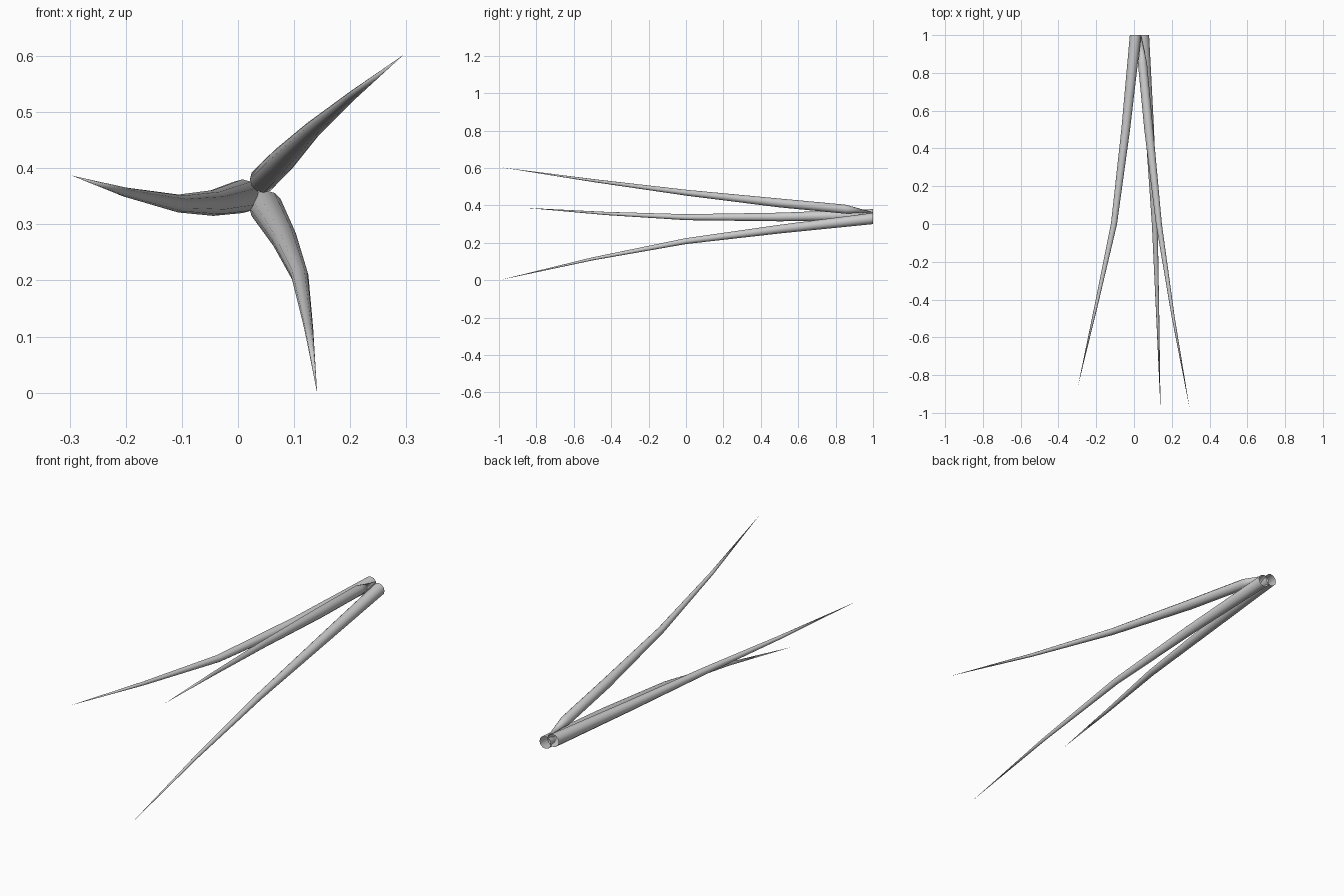
import bpy, math
from mathutils import Vector

if "Cube" in bpy.data.objects:
    bpy.data.objects.remove(bpy.data.objects["Cube"])


def tapered_tube(name, stations, sides=12):
    """Sweep round rings along a path of (x, y, z, radius); zero radius makes a point."""
    pts = [Vector(s[:3]) for s in stations]
    verts, faces, rings = [], [], []
    for i, (p, s) in enumerate(zip(pts, stations)):
        if s[3] == 0:
            rings.append([len(verts)] * sides)
            verts.append(p)
            continue
        # ring square to the averaged path direction, end rings cut flat
        d = (pts[min(i + 1, len(pts) - 1)] - pts[max(i - 1, 0)]).normalized()
        if i == 0:
            d = Vector((0, -1, 0))
        side = d.cross(Vector((0, 0, 1))).normalized()
        up = side.cross(d)
        rings.append(list(range(len(verts), len(verts) + sides)))
        for k in range(sides):
            a = 2 * math.pi * k / sides
            verts.append(p + s[3] * (math.cos(a) * side + math.sin(a) * up))
    for r, q in zip(rings, rings[1:]):
        for k in range(sides):
            n = (k + 1) % sides
            loop = list(dict.fromkeys((r[k], q[k], q[n], r[n])))
            faces.append(loop[::-1])
    mesh = bpy.data.meshes.new(name)
    mesh.from_pydata(verts, [], faces)
    mesh.update()
    obj = bpy.data.objects.new(name, mesh)
    bpy.context.collection.objects.link(obj)
    bpy.ops.object.select_all(action='DESELECT')
    obj.select_set(True)
    bpy.context.view_layer.objects.active = obj
    bpy.ops.object.mode_set(mode='EDIT')
    bpy.ops.mesh.select_all(action='SELECT')
    bpy.ops.mesh.normals_make_consistent(inside=False)
    bpy.ops.object.mode_set(mode='OBJECT')
    bpy.ops.object.shade_smooth_by_angle(angle=math.radians(40))


# Lower spike, open at the back
tapered_tube("lower_spike", [
    (0.05, 1.0, 0.33, 0.03), (0.083, 0.5, 0.273, 0.023),
    (0.11, 0.0, 0.209, 0.0155), (0.126, -0.5, 0.114, 0.008),
    (0.141, -1.0, 0.0, 0)])

# Left spike, open at the back
tapered_tube("left_spike", [
    (0.008, 1.0, 0.35, 0.03), (-0.044, 0.5, 0.338, 0.023),
    (-0.106, 0.0, 0.337, 0.016), (-0.2, -0.43, 0.357, 0.0085),
    (-0.297, -0.86, 0.387, 0)])

# Upper spike, pinched to a point at the back
tapered_tube("upper_spike", [
    (0.037, 1.0, 0.363, 0), (0.045, 0.85, 0.38, 0.024),
    (0.078, 0.5, 0.413, 0.0235), (0.132, 0.0, 0.468, 0.0155),
    (0.207, -0.49, 0.532, 0.008), (0.295, -0.98, 0.602, 0)])
